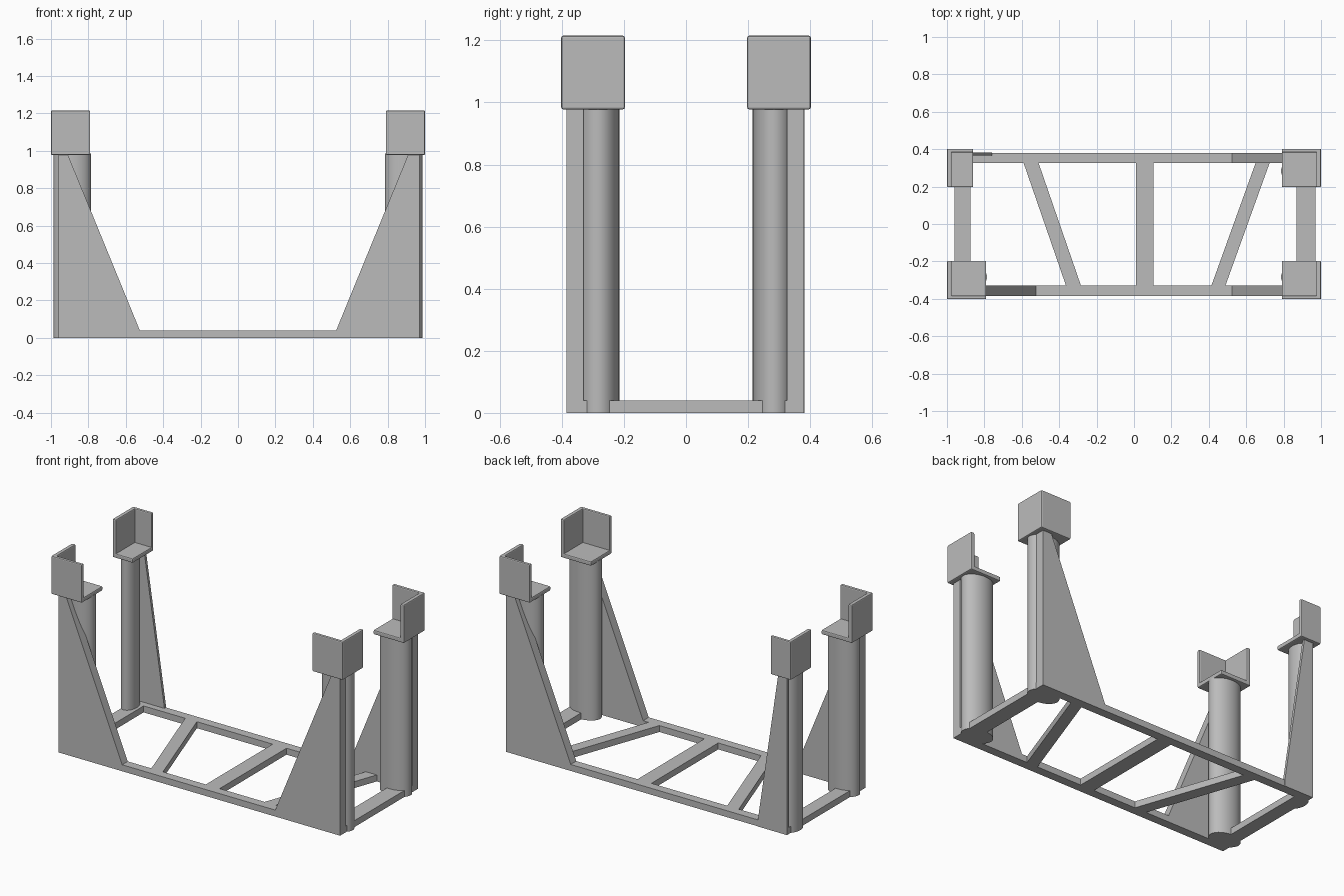
import bpy
import bmesh
import math

if "Cube" in bpy.data.objects:
    bpy.data.objects.remove(bpy.data.objects["Cube"], do_unlink=True)

# One plain grey for the whole stand
grey = bpy.data.materials.new("plain_grey")
grey.use_nodes = True
colour = (0.5, 0.5, 0.5, 1)
grey.diffuse_color = colour
grey.node_tree.nodes["Principled BSDF"].inputs["Base Color"].default_value = colour

BAR = 0.04       # height of the base bars
SEAT = 0.98      # height where the corner brackets begin
TOP = 1.215


def finish(name, bm):
    bmesh.ops.recalc_face_normals(bm, faces=bm.faces)
    mesh = bpy.data.meshes.new(name)
    bm.to_mesh(mesh)
    bm.free()
    obj = bpy.data.objects.new(name, mesh)
    bpy.context.collection.objects.link(obj)
    mesh.materials.append(grey)
    return obj


def add_prism(bm, points, offset):
    """Extrude a planar outline along an offset vector."""
    face = bm.faces.new([bm.verts.new(p) for p in points])
    ext = bmesh.ops.extrude_face_region(bm, geom=[face])
    moved = [v for v in ext["geom"] if isinstance(v, bmesh.types.BMVert)]
    bmesh.ops.translate(bm, verts=moved, vec=offset)


def add_box(bm, xs, ys, zs):
    (x0, x1), (y0, y1) = sorted(xs), sorted(ys)
    outline = [(x0, y0, zs[0]), (x1, y0, zs[0]), (x1, y1, zs[0]), (x0, y1, zs[0])]
    add_prism(bm, outline, (0, 0, zs[1] - zs[0]))


def box(name, xs, ys):
    bm = bmesh.new()
    add_box(bm, xs, ys, (0, BAR))
    finish(name, bm)


def brace(name, front, back):
    """Base bar running from the front rail to the back rail."""
    bm = bmesh.new()
    y = 0.34
    outline = [(front[0], -y, 0), (front[1], -y, 0), (back[1], y, 0), (back[0], y, 0)]
    add_prism(bm, outline, (0, 0, BAR))
    finish(name, bm)


def gusset(name, outer, top, foot, ys):
    """Tapered upright panel standing on a rail."""
    bm = bmesh.new()
    outline = [(outer, 0), (foot, 0), (foot, BAR), (top, SEAT), (outer, SEAT)]
    add_prism(bm, [(x, ys[0], z) for x, z in outline], (0, ys[1] - ys[0], 0))
    finish(name, bm)


def column(name, x, y, rx, ry):
    """Smooth oval post."""
    bm = bmesh.new()
    ring = [(x + rx * math.cos(a), y + ry * math.sin(a), 0)
            for a in (i * math.tau / 48 for i in range(48))]
    add_prism(bm, ring, (0, 0, SEAT + 0.005))
    obj = finish(name, bm)
    bpy.ops.object.select_all(action="DESELECT")
    obj.select_set(True)
    bpy.context.view_layer.objects.active = obj
    bpy.ops.object.shade_smooth_by_angle(angle=math.radians(35))


def bracket(name, sx, sy, width):
    """Floor plate with two outer walls, open towards the middle."""
    bm = bmesh.new()
    t = 0.025
    xs, ys = (sx * (1 - width), sx), (sy * 0.197, sy * 0.402)
    add_box(bm, xs, ys, (SEAT - 0.002, SEAT + t))
    add_box(bm, (sx * (1 - t), sx), ys, (SEAT - 0.002, TOP))
    add_box(bm, xs, (sy * (0.402 - t * 0.8), sy * 0.402), (SEAT - 0.002, TOP))
    obj = finish(name, bm)
    bevel = obj.modifiers.new("soft_edges", "BEVEL")
    bevel.width = 0.006
    bevel.segments = 2


# Base frame
box("front_rail", (-0.96, 0.97), (-0.385, -0.33))
box("back_rail", (-0.96, 0.97), (0.325, 0.38))
box("left_end_bar", (0.87, 0.97), (-0.34, 0.34))
box("right_end_bar", (-0.96, -0.875), (-0.34, 0.34))
brace("middle_brace", (0.01, 0.105), (0.01, 0.105))
brace("right_diagonal_brace", (-0.36, -0.28), (-0.595, -0.515))
brace("left_diagonal_brace", (0.41, 0.485), (0.655, 0.73))

# Four corner posts; the back right one is slimmer
for side, sx in (("left", 1), ("right", -1)):
    for end, sy in (("front", -1), ("back", 1)):
        slim = side == "right" and end == "back"
        label = f"{end}_{side}"
        outer = 0.97 if sx > 0 else -0.96
        if slim:
            gusset(label + "_gusset", outer, -0.9, -0.76, (0.365, 0.382))
            column(label + "_column", -0.938, 0.285, 0.045, 0.068)
        else:
            ys = (-0.385, -0.33) if sy < 0 else (0.325, 0.38)
            gusset(label + "_gusset", outer, sx * 0.91, sx * 0.525, ys)
            column(label + "_column", sx * 0.886, sy * 0.283, 0.1, 0.068)
        bracket(label + "_bracket", sx, sy, 0.14 if slim else 0.21)
